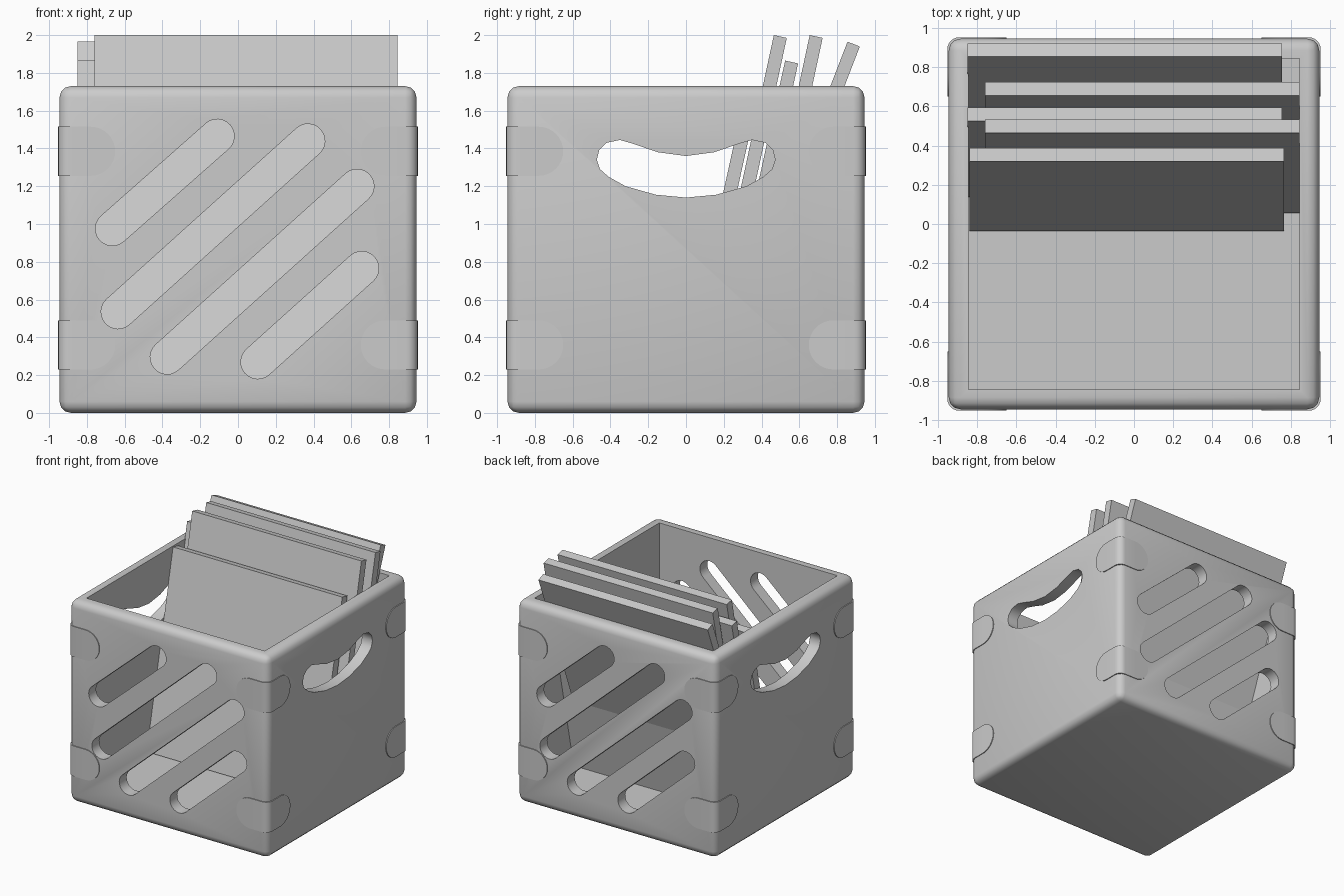
import bpy, bmesh
from math import sin, cos, pi, atan2, radians
from mathutils import Matrix, Vector

cube = bpy.data.objects.get("Cube")
if cube:
    bpy.data.objects.remove(cube, do_unlink=True)

grey = bpy.data.materials.new("light grey")
grey.use_nodes = True
tone = (0.6, 0.6, 0.6, 1)
grey.diffuse_color = tone
grey.node_tree.nodes["Principled BSDF"].inputs["Base Color"].default_value = tone

HALF, HEIGHT, INNER, FLOOR = 0.945, 1.73, 0.845, 0.09


def make(name, bm):
    bmesh.ops.recalc_face_normals(bm, faces=bm.faces[:])
    mesh = bpy.data.meshes.new(name)
    bm.to_mesh(mesh)
    bm.free()
    mesh.materials.append(grey)
    obj = bpy.data.objects.new(name, mesh)
    bpy.context.collection.objects.link(obj)
    return obj


def box(name, low, high, bevel=0):
    bm = bmesh.new()
    bmesh.ops.create_cube(bm, size=1)
    low, high = Vector(low), Vector(high)
    for v in bm.verts:
        v.co = (low + high) / 2 + v.co * (high - low)
    if bevel:
        bmesh.ops.bevel(bm, geom=bm.edges[:], offset=bevel, segments=3,
                        profile=0.5, affect='EDGES')
    return make(name, bm)


def prism(name, points, push):
    """Closed outline of 3D points extruded along a vector."""
    bm = bmesh.new()
    face = bm.faces.new([bm.verts.new(p) for p in points])
    ext = bmesh.ops.extrude_face_region(bm, geom=[face])
    verts = [g for g in ext["geom"] if isinstance(g, bmesh.types.BMVert)]
    bmesh.ops.translate(bm, verts=verts, vec=push)
    return make(name, bm)


def smooth(obj, angle):
    bpy.ops.object.select_all(action='DESELECT')
    obj.select_set(True)
    bpy.context.view_layer.objects.active = obj
    bpy.ops.object.shade_smooth_by_angle(angle=radians(angle))


def cut(obj, cutter):
    mod = obj.modifiers.new("cut", 'BOOLEAN')
    mod.operation, mod.solver, mod.object = 'DIFFERENCE', 'EXACT', cutter
    bpy.context.view_layer.objects.active = obj
    bpy.ops.object.modifier_apply(modifier=mod.name)
    bpy.data.objects.remove(cutter, do_unlink=True)


# Crate body: rounded block, hollowed from the top
crate = box("crate", (-HALF, -HALF, 0), (HALF, HALF, HEIGHT), 0.06)
cut(crate, box("hollow", (-INNER, -INNER, FLOOR), (INNER, INNER, 3)))

# Diagonal slots in the front, repeated on the back by a half turn
slots = [(-0.665, 0.975, -0.11, 1.465), (-0.635, 0.535, 0.37, 1.44),
         (-0.375, 0.295, 0.63, 1.2), (0.105, 0.27, 0.655, 0.765)]
for x1, z1, x2, z2 in slots:
    tilt = atan2(z2 - z1, x2 - x1)
    for side in (1, -1):
        outline = []
        for cx, cz, start in ((x2, z2, tilt - pi / 2), (x1, z1, tilt + pi / 2)):
            for i in range(13):
                a = start + pi * i / 12
                outline.append((side * (cx + 0.09 * cos(a)), -side * 1.1,
                                cz + 0.09 * sin(a)))
        cut(crate, prism("slot", outline, (0, side * 0.4, 0)))

# Curved hand holes through both sides
half = [(0, 1.14), (0.16, 1.155), (0.32, 1.2), (0.41, 1.25), (0.455, 1.29),
        (0.472, 1.34), (0.46, 1.39), (0.42, 1.43), (0.35, 1.445), (0.28, 1.425),
        (0.15, 1.38), (0, 1.36)]
ring = half + [(-y, z) for y, z in half[-2:0:-1]]
cut(crate, prism("hand_hole", [(-1.2, y, z) for y, z in ring], (2.4, 0, 0)))
smooth(crate, 35)


# Round-ended bands wrapped around each corner
def wrap(s, depth):
    """Point on the corner path; s is the distance from the corner."""
    out, r = 0.952 - depth, 0.06 - depth
    c = 0.952 - 0.06
    arc = 0.06 * pi / 4
    if abs(s) <= arc:
        a = pi / 4 + s / 0.06
        return c + r * cos(a), c + r * sin(a)
    along = c - (abs(s) - arc)
    return (along, out) if s > 0 else (out, along)


def band(name, z, sx, sy):
    radius, arc = 0.13, 0.06 * pi / 4
    reach = 0.892 - 0.65 + arc
    cap = [(reach - radius + radius * sin(a), radius * cos(a))
           for a in [pi / 2 * i / 8 for i in range(8)] + [1.54]]
    right = [(arc * i / 3, radius) for i in range(1, 4)] + cap
    columns = [(-s, h) for s, h in right[::-1]] + [(0, radius)] + right
    bm = bmesh.new()
    rows = []
    for s, h in columns:
        corners = []
        for depth, dz in ((0, -h), (0, h), (0.03, h), (0.03, -h)):
            x, y = wrap(s, depth)
            corners.append(bm.verts.new((sx * x, sy * y, z + dz)))
        rows.append(corners)
    for a, b in zip(rows, rows[1:]):
        for i in range(4):
            j = (i + 1) % 4
            bm.faces.new((a[i], a[j], b[j], b[i]))
    bm.faces.new(rows[0])
    bm.faces.new(rows[-1])
    smooth(make(name, bm), 35)


for level, z in (("lower", 0.36), ("upper", 1.385)):
    for fb, sy in (("front", -1), ("back", 1)):
        for lr, sx in (("left", 1), ("right", -1)):
            band(f"{level}_{fb}_{lr}_band", z, sx, sy)

# Flat sleeves leaning backwards: left edge x, front top y, top z, slope
sleeves = [(-0.84, 0.32, 1.725, 0.22), (-0.76, 0.465, 2.0, 0.216),
           (-0.85, 0.525, 1.865, 0.22), (-0.76, 0.655, 2.0, 0.216),
           (-0.85, 0.855, 1.965, 0.386)]
for n, (x, y, z, slope) in enumerate(sleeves, 1):
    lean = atan2(slope, 1)
    length = (z - FLOOR - 0.015) / cos(lean)
    sleeve = box(f"sleeve_{n}", (0, 0, -length), (1.605, 0.07, 0))
    sleeve.data.transform(Matrix.Translation((x, y, z)) @ Matrix.Rotation(-lean, 4, 'X'))
